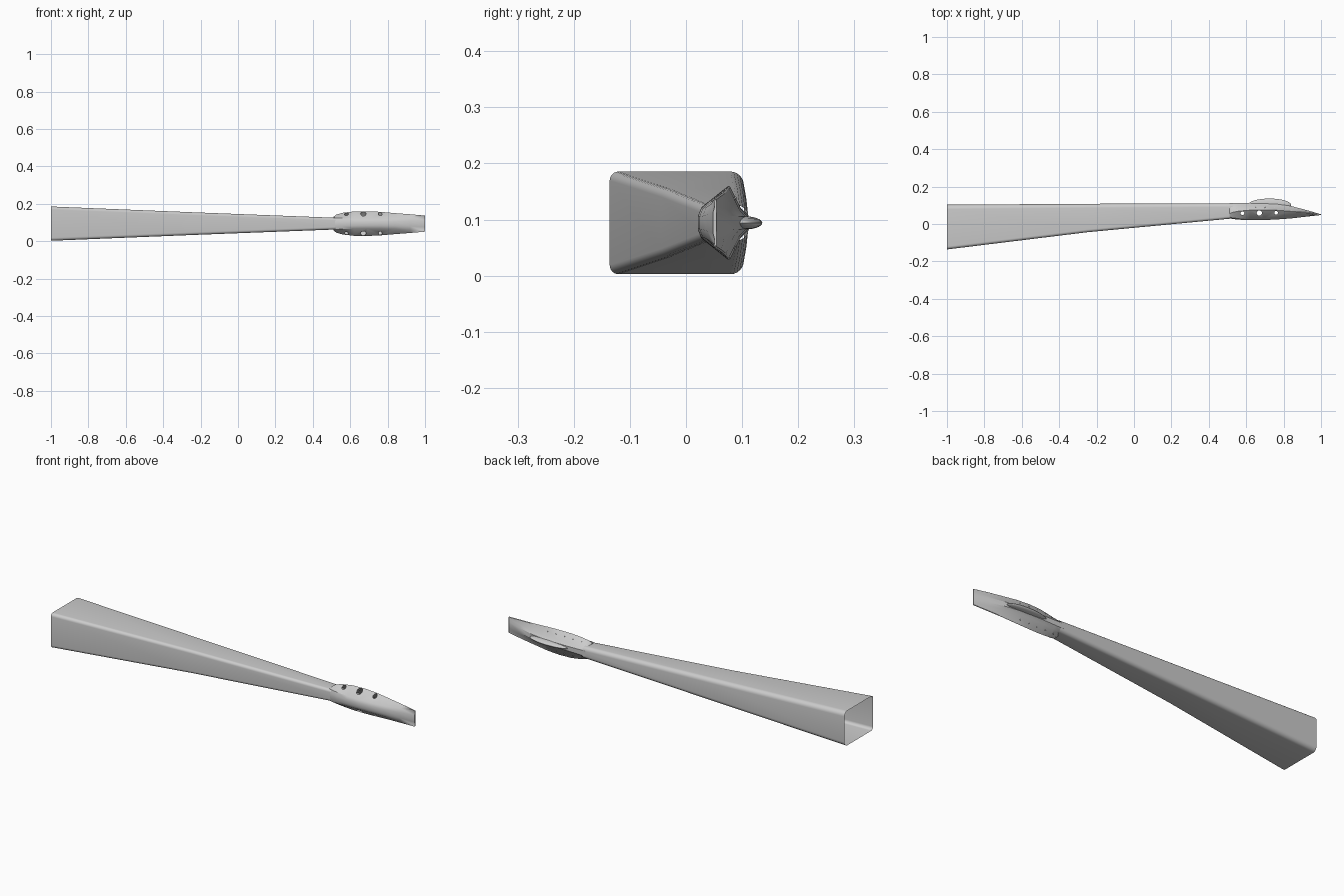
import bpy, bmesh, math
from mathutils import Vector

if "Cube" in bpy.data.objects:
    bpy.data.objects.remove(bpy.data.objects["Cube"])

ZC = 0.094  # height of the symmetry plane


def finish(name, bm, angle=30):
    me = bpy.data.meshes.new(name)
    bm.to_mesh(me)
    bm.free()
    ob = bpy.data.objects.new(name, me)
    bpy.context.collection.objects.link(ob)
    bpy.ops.object.select_all(action='DESELECT')
    ob.select_set(True)
    bpy.context.view_layer.objects.active = ob
    bpy.ops.object.shade_smooth_by_angle(angle=math.radians(angle))
    return ob


def loft(rings, cap=False):
    bm = bmesh.new()
    vs = [[bm.verts.new(p) for p in r] for r in rings]
    for a, b in zip(vs, vs[1:]):
        n = len(a)
        for i in range(n):
            bm.faces.new((a[i], a[(i + 1) % n], b[(i + 1) % n], b[i]))
    if cap:
        bm.faces.new(vs[0])
        bm.faces.new(vs[-1])
    bmesh.ops.recalc_face_normals(bm, faces=bm.faces)
    return bm


def rounded_ring(x, y0, y1, half, rf, rb, steps=6):
    pts = []
    for cy, sz, r, a0 in ((y1, 1, rb, 0), (y0, 1, rf, 90), (y0, -1, rf, 180), (y1, -1, rb, 270)):
        oy = cy - r if cy == y1 else cy + r
        for k in range(steps + 1):
            a = math.radians(a0 + 90 * k / steps)
            pts.append((x, oy + r * math.cos(a), ZC + sz * (half - r) + r * math.sin(a)))
    return pts


# Hollow tapered tube, open at the wide end
tube = [(-1, -.136, .103, .0915, .016, .024), (-.25, -.044, .108, .061, .015, .022),
        (.53, .030, .111, .031, .014, .02)]
finish("tapered_tube", loft([rounded_ring(*t) for t in tube]))

# Head stations: x, front y, front half height, ridge y, ridge half height,
# shoulder y, shoulder half height, back y
stations = [
    (.51, .032, .028, .055, .036, .095, .028, .111),
    (.525, .027, .027, .062, .048, .096, .028, .111),
    (.56, .023, .025, .069, .058, .098, .026, .111),
    (.62, .021, .023, .074, .065, .099, .024, .111),
    (.69, .021, .022, .076, .066, .099, .023, .110),
    (.76, .024, .022, .074, .063, .096, .022, .107),
    (.84, .030, .024, .068, .056, .086, .023, .096),
    (.92, .039, .030, .060, .050, .068, .026, .075),
    (1.0, .048, .036, .050, .043, .051, .030, .052),
]


def head_ring(s):
    x, fy, fh, ry, rh, sy, sh, by = s
    up = [(by, sh * .5), (sy, sh), (ry + .003, rh - .002), (ry, rh), (fy + .006, fh + .004), (fy, fh * .5)]
    return [(x, y, ZC + h) for y, h in up] + [(x, y, ZC - h) for y, h in reversed(up)]


head = finish("winged_head", loft([head_ring(s) for s in stations], cap=True))

# Round holes through both wings
holes = [(.58, .058, .010), (.67, .059, .014), (.76, .060, .010)]
bm = bmesh.new()
for x, y, r in holes:
    g = bmesh.ops.create_cone(bm, cap_ends=True, segments=24, radius1=r, radius2=r, depth=.4)
    bmesh.ops.translate(bm, verts=g['verts'], vec=(x, y, ZC))
cutter = finish("hole_cutter", bm)
mod = head.modifiers.new("holes", 'BOOLEAN')
mod.operation, mod.solver, mod.object = 'DIFFERENCE', 'EXACT', cutter
bpy.context.view_layer.objects.active = head
bpy.ops.object.modifier_apply(modifier=mod.name)
bpy.data.objects.remove(cutter)

# Drop the bore walls so the head is a thin shell
bm = bmesh.new()
bm.from_mesh(head.data)
walls = []
for f in bm.faces:
    c = f.calc_center_median()
    if abs(f.normal.z) < .05 and any(math.hypot(c.x - x, c.y - y) < r * 1.01 for x, y, r in holes):
        walls.append(f)
bmesh.ops.delete(bm, geom=walls, context='FACES')
bm.to_mesh(head.data)
bm.free()

# Rounded keel on the back
bm = bmesh.new()
bmesh.ops.create_uvsphere(bm, u_segments=32, v_segments=16, radius=1)
for v in bm.verts:
    v.co = Vector((.725 + .115 * v.co.x, .102 + .034 * v.co.y, ZC + .012 * v.co.z))
finish("back_keel", bm)

# Rivets along the rear slope of each wing
bm = bmesh.new()
for x in (.55, .60, .65, .70, .75):
    s1 = max(i for i, s in enumerate(stations) if s[0] <= x)
    a, b = stations[s1], stations[s1 + 1]
    t = (x - a[0]) / (b[0] - a[0])
    ry, rh, sy, sh = [a[i] + (b[i] - a[i]) * t for i in (3, 4, 5, 6)]
    for side in (1, -1):
        g = bmesh.ops.create_uvsphere(bm, u_segments=10, v_segments=6, radius=.003)
        bmesh.ops.translate(bm, verts=g['verts'],
                            vec=(x, (ry + sy) / 2, ZC + side * (rh + sh) / 2))
finish("rivets", bm)
